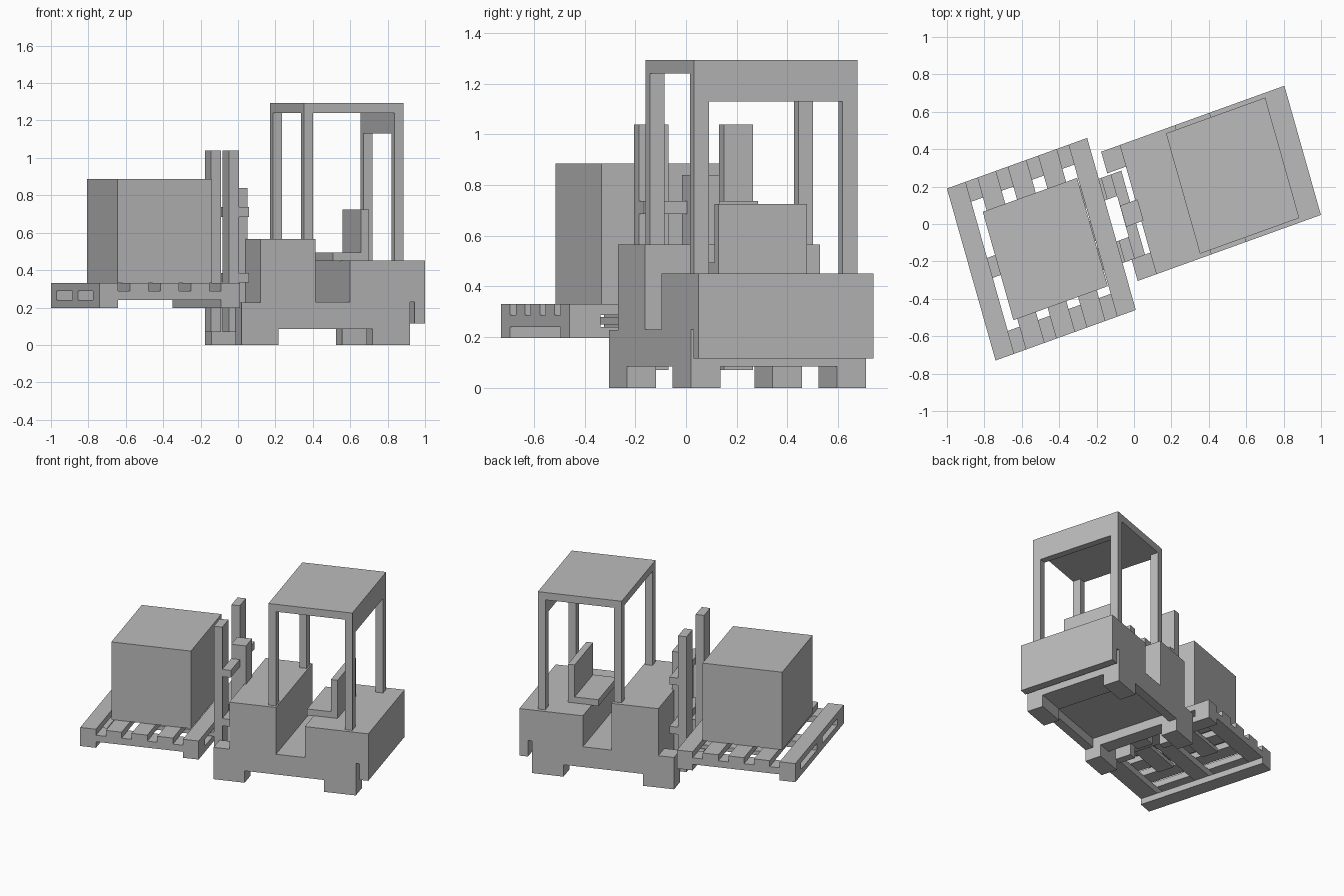
import bpy, bmesh
from mathutils import Matrix, Vector

cube = bpy.data.objects.get("Cube")
if cube:
    bpy.data.objects.remove(cube)

grey = bpy.data.materials.new("plain_grey")
grey.use_nodes = True
GREY = (0.5, 0.5, 0.5, 1)
grey.diffuse_color = GREY
grey.node_tree.nodes["Principled BSDF"].inputs["Base Color"].default_value = GREY

# Slightly skewed ground axes: u runs to the rear of the truck, v across it
PLACE = Matrix(((0.941, -0.272, 0, 0), (0.339, 0.962, 0, 0), (0, 0, 1, 0), (0, 0, 0, 1)))


def finish(name, bm):
    bmesh.ops.recalc_face_normals(bm, faces=bm.faces)
    bm.transform(PLACE)
    mesh = bpy.data.meshes.new(name)
    bm.to_mesh(mesh)
    bm.free()
    mesh.materials.append(grey)
    obj = bpy.data.objects.new(name, mesh)
    bpy.context.collection.objects.link(obj)
    return obj


def box(name, u, v, z):
    bm = bmesh.new()
    bmesh.ops.create_cube(bm, size=1)
    for p in bm.verts:
        p.co = Vector([r[0] if c < 0 else r[1] for c, r in zip(p.co, (u, v, z))])
    return finish(name, bm)


def extruded(name, profile, v):
    bm = bmesh.new()
    face = bm.faces.new([bm.verts.new((a, v[0], z)) for a, z in profile])
    out = bmesh.ops.extrude_face_region(bm, geom=[face])["geom"]
    moved = [g for g in out if isinstance(g, bmesh.types.BMVert)]
    bmesh.ops.translate(bm, verts=moved, vec=(0, v[1] - v[0], 0))
    return finish(name, bm)


# Truck body: hood, footwell, rear weight with a hanging lip
LEFT, RIGHT = 0.424, -0.294
profile = [(0.042, 0.085), (0.042, 0.565), (0.356, 0.565), (0.356, 0.23), (0.55, 0.23),
           (0.55, 0.452), (0.977, 0.452), (0.977, 0.115), (0.919, 0.115), (0.919, 0.23),
           (0.893, 0.23), (0.893, 0.085)]
underside = [(0.68, 0.085), (0.68, 0.15), (0.145, 0.15), (0.145, 0.085)]
extruded("body", profile + underside, (RIGHT + 0.06, LEFT - 0.06))
for side, v in (("right", (RIGHT, RIGHT + 0.06)), ("left", (LEFT - 0.06, LEFT))):
    extruded(side + "_body_side", profile, v)

# Block wheels, the front ones rising into guards ahead of the hood
for side, v in (("right", (RIGHT, RIGHT + 0.12)), ("left", (LEFT - 0.12, LEFT))):
    box(side + "_front_wheel", (-0.064, 0.145), v, (0, 0.228))
    box(side + "_rear_wheel", (0.68, 0.893), v, (0, 0.1))

# Seat
box("seat_cushion", (0.505, 0.67), (-0.117, 0.247), (0.448, 0.495))
box("seat_back", (0.665, 0.71), (-0.117, 0.247), (0.448, 0.725))

# Cab frame
box("roof", (0.297, 0.861), (-0.27, 0.399), (1.24, 1.293))
box("rear_header", (0.811, 0.861), (-0.27, 0.399), (1.13, 1.25))
for side, v in (("right", (-0.27, -0.21)), ("left", (0.339, 0.399))):
    box(side + "_front_post", (0.297, 0.347), v, (0.56, 1.25))
    box(side + "_rear_post", (0.811, 0.861), v, (0.45, 1.25))

# Mast: two rails, lift column, two crossbars, forks
for side, mid in (("right", -0.116), ("left", 0.232)):
    box(side + "_mast_rail", (-0.103, -0.046), (mid - 0.06, mid + 0.06), (0.07, 1.04))
    box(side + "_fork", (-0.6, -0.09), (mid - 0.06, mid + 0.06), (0.25, 0.28))
box("lift_column", (-0.045, 0.054), (0, 0.118), (0.09, 0.84))
for name, z in (("upper", 0.685), ("lower", 0.333)):
    box(name + "_crossbar", (-0.046, 0.012), (-0.176, 0.292), (z, z + 0.052))

# Pallet: end runners, three stringers, five deck boards
PALLET_U, PALLET_V = (-0.913, -0.116), (-0.437, 0.519)
BOARD = 0.106
for i in range(5):
    start = PALLET_U[0] + i * (PALLET_U[1] - PALLET_U[0] - BOARD) / 4
    span = (start, start + BOARD)
    box(f"deck_board_{i + 1}", span, PALLET_V, (0.287, 0.33))
    if i in (0, 4):
        box(f"pallet_runner_{i + 1}", span, PALLET_V, (0.197, 0.24))
for i, v in enumerate(((-0.437, -0.31), (-0.015, 0.096), (0.408, 0.519))):
    box(f"pallet_stringer_{i + 1}", PALLET_U, v, (0.24, 0.287))

# Cargo
box("cargo_box", (-0.762, -0.226), (-0.266, 0.336), (0.33, 0.886))
